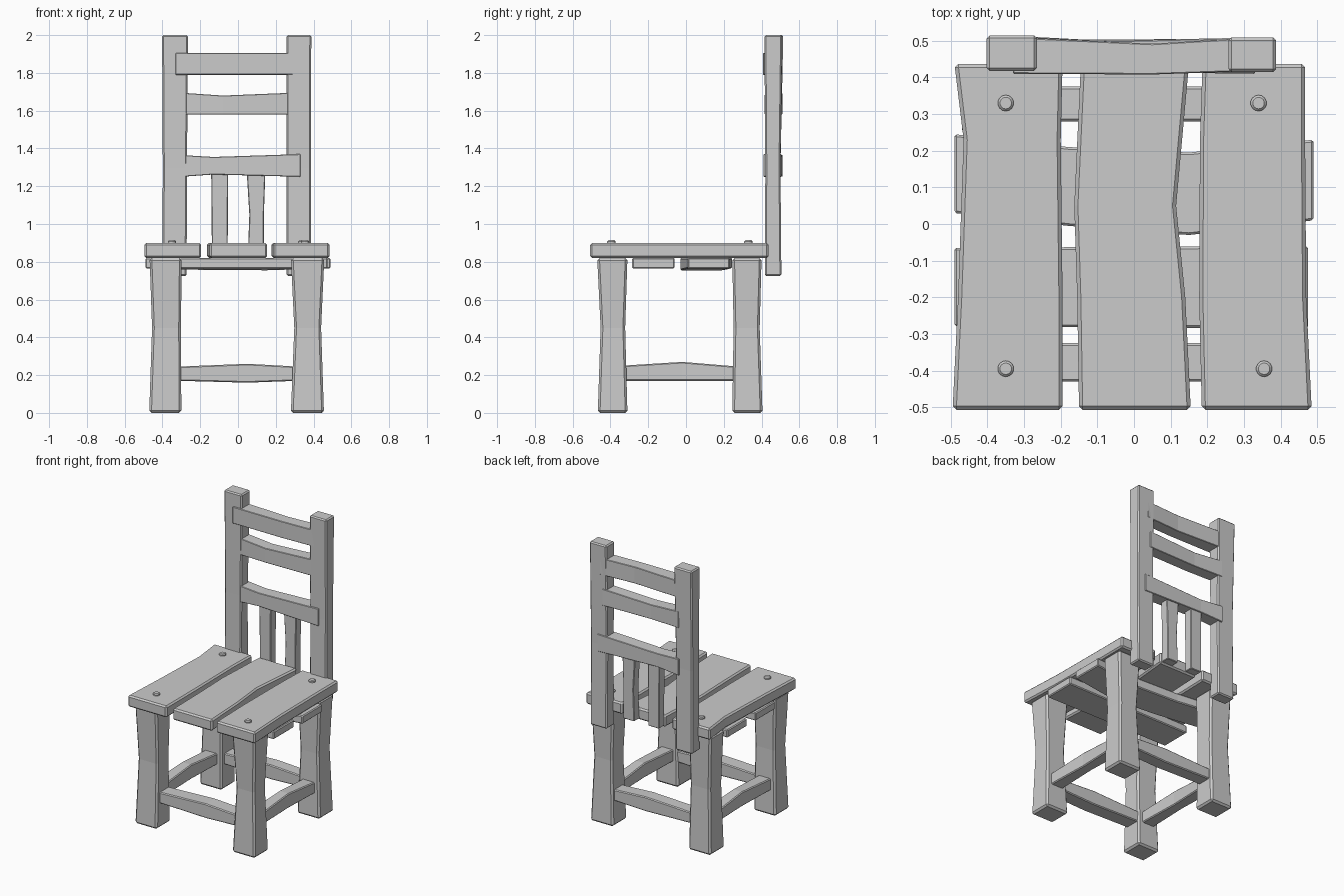
import bpy, bmesh

if "Cube" in bpy.data.objects:
    bpy.data.objects.remove(bpy.data.objects["Cube"])

# which coordinate runs along the beam, then the two cross-section coordinates
AXES = {'x': (0, 1, 2), 'y': (1, 0, 2), 'z': (2, 0, 1)}


def beam(name, axis, sections, bevel=0.01):
    """Rectangular timber lofted through sections (t, u0, u1, v0, v1)."""
    a, b, c = AXES[axis]
    bm = bmesh.new()
    rings = []
    for t, u0, u1, v0, v1 in sections:
        ring = []
        for u, v in ((u0, v0), (u1, v0), (u1, v1), (u0, v1)):
            p = [0, 0, 0]
            p[a], p[b], p[c] = t, u, v
            ring.append(bm.verts.new(p))
        rings.append(ring)
    for r, s in zip(rings, rings[1:]):
        for i in range(4):
            j = (i + 1) % 4
            bm.faces.new((r[i], r[j], s[j], s[i]))
    bm.faces.new(rings[0])
    bm.faces.new(rings[-1])
    bmesh.ops.recalc_face_normals(bm, faces=bm.faces)
    me = bpy.data.meshes.new(name)
    bm.to_mesh(me)
    bm.free()
    ob = bpy.data.objects.new(name, me)
    bpy.context.collection.objects.link(ob)
    if bevel:
        m = ob.modifiers.new("Bevel", 'BEVEL')
        m.width, m.segments, m.limit_method = bevel, 1, 'ANGLE'
        m.angle_limit = 0.8
    return ob


# legs, slightly waisted
LEG_X = {'left': ((-.47, -.30), (-.455, -.302), (-.468, -.298)),
         'right': ((.28, .455), (.298, .44), (.28, .457))}
LEG_Y = {'front': ((-.467, -.31), (-.452, -.322), (-.47, -.31)),
         'back': ((.245, .405), (.252, .39), (.245, .40))}
for sx, xs in LEG_X.items():
    for sy, ys in LEG_Y.items():
        beam(f"{sy}_{sx}_leg", 'z',
             [(z, *x, *y) for z, x, y in zip((0, .45, .82), xs, ys)], .012)

# lower stretchers between the legs
for name, y0, y1 in (("front", -.43, -.325), ("back", .28, .375)):
    beam(name + "_stretcher", 'x', [(-.32, y0, y1, .17, .245),
                                    (.05, y0, y1, .16, .26),
                                    (.32, y0, y1, .17, .245)], .006)
for name, x0, x1 in (("left", -.43, -.335), ("right", .32, .415)):
    beam(name + "_stretcher", 'y', [(-.34, x0, x1, .17, .25),
                                    (-.02, x0 + .01, x1 - .01, .17, .27),
                                    (.28, x0, x1, .17, .245)], .006)

# boards under the seat
beam("front_seat_support", 'x', [(-.49, -.28, -.065, .765, .82),
                                 (.475, -.285, -.06, .765, .82)], .006)
beam("back_seat_support", 'x', [(-.49, .03, .245, .765, .82),
                                (-.18, -.005, .21, .757, .82),
                                (.15, -.03, .195, .755, .82),
                                (.49, .01, .23, .765, .82)], .006)

# seat planks
PLANKS = {
    'left': ((-.495, -.195), (-.48, -.195), (-.465, -.20), (-.49, -.195)),
    'middle': ((-.15, .155), (-.155, .14), (-.163, .115), (-.145, .15)),
    'right': ((.185, .485), (.178, .47), (.18, .467), (.187, .467)),
}
for side, xs in PLANKS.items():
    ys = (-.507, -.2, .05 if side == 'middle' else .23, .437)
    beam(f"{side}_seat_plank", 'y',
         [(y, *x, .82, .90) for y, x in zip(ys, xs)], .01)

# back posts
beam("left_back_post", 'z', [(.725, -.40, -.272, .417, .505),
                             (1.3, -.398, -.27, .42, .5),
                             (2, -.402, -.265, .418, .515)], .008)
beam("right_back_post", 'z', [(.725, .258, .385, .417, .505),
                              (1.3, .257, .386, .42, .5),
                              (2, .258, .388, .415, .509)], .008)

# back rails
beam("top_rail", 'x', [(-.33, .410, .510, 1.79, 1.905),
                       (.05, .408, .492, 1.79, 1.905),
                       (.31, .417, .508, 1.79, 1.905)], .003)
beam("middle_rail", 'x', [(-.30, .422, .51, 1.58, 1.695),
                          (-.08, .415, .5, 1.58, 1.68),
                          (.29, .421, .508, 1.58, 1.695)], .003)
beam("lower_rail", 'x', [(-.30, .422, .512, 1.25, 1.365),
                         (-.13, .416, .503, 1.262, 1.355),
                         (.33, .410, .506, 1.25, 1.37)], .003)

# short upright slats below the lower rail
beam("left_slat", 'z', [(.83, -.138, -.055, .435, .495),
                        (1.28, -.142, -.052, .435, .495)], .004)
beam("right_slat", 'z', [(.83, .052, .137, .435, .495),
                         (1.05, .06, .137, .435, .495),
                         (1.28, .046, .145, .435, .495)], .004)

# wooden pegs in the seat
for i, (x, y) in enumerate(((-.35, .33), (.34, .33), (-.35, -.395), (.355, -.395))):
    bpy.ops.mesh.primitive_cylinder_add(vertices=14, radius=.022, depth=.05,
                                        location=(x, y, .889))
    peg = bpy.context.object
    peg.name = f"seat_peg_{i + 1}"
    m = peg.modifiers.new("Bevel", 'BEVEL')
    m.width, m.segments = .006, 1
    m.limit_method = 'ANGLE'
    m.angle_limit = 1.0
